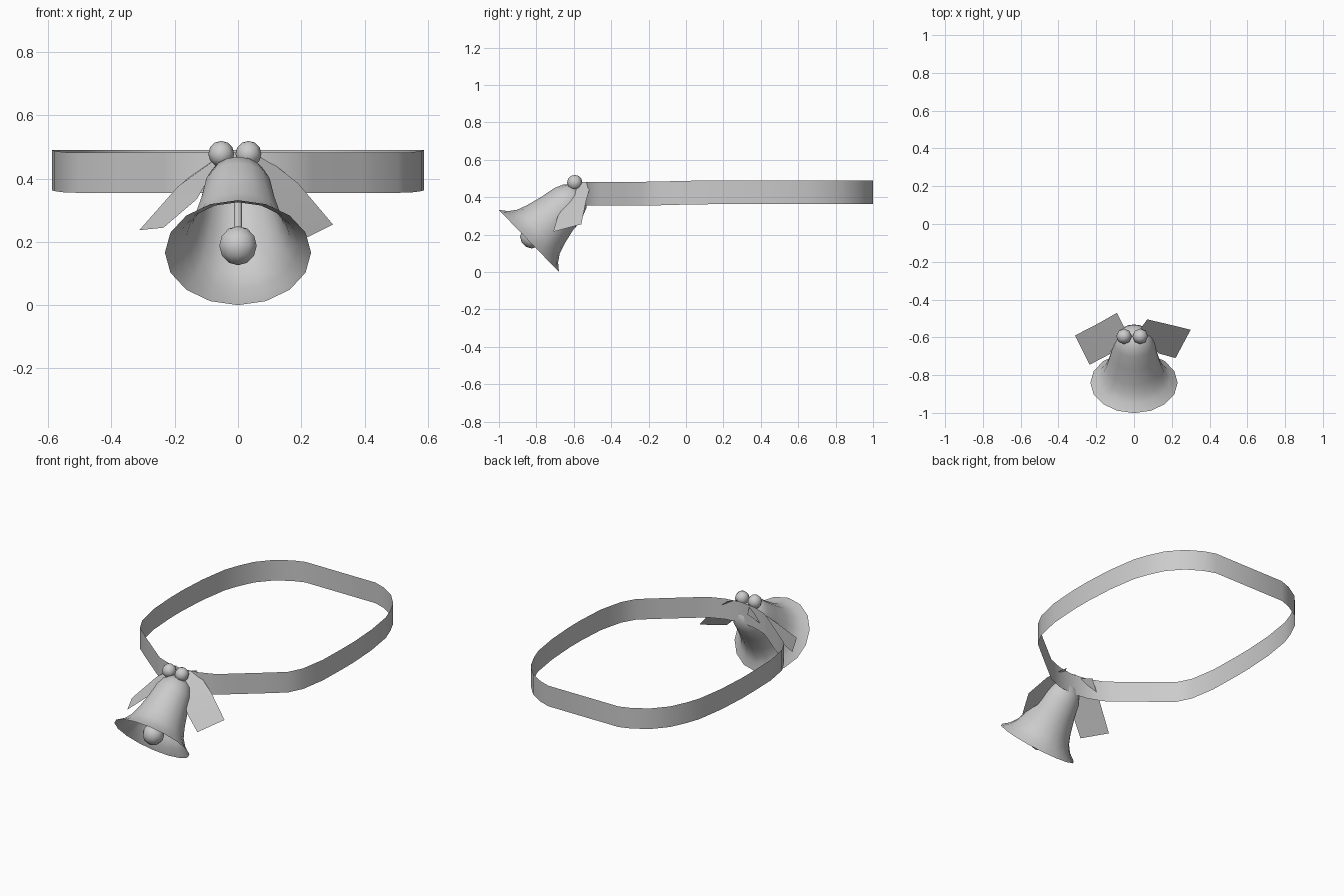
import bpy, bmesh, math
from mathutils import Matrix, Vector

if "Cube" in bpy.data.objects:
    bpy.data.objects.remove(bpy.data.objects["Cube"])

grey = bpy.data.materials.new("light grey")
grey.use_nodes = True
GREY = (0.6, 0.6, 0.6, 1)
grey.diffuse_color = GREY
grey.node_tree.nodes["Principled BSDF"].inputs["Base Color"].default_value = GREY


def finish(name, bm, smooth=60):
    me = bpy.data.meshes.new(name)
    bm.to_mesh(me)
    bm.free()
    me.materials.append(grey)
    ob = bpy.data.objects.new(name, me)
    bpy.context.collection.objects.link(ob)
    bpy.ops.object.select_all(action='DESELECT')
    ob.select_set(True)
    bpy.context.view_layer.objects.active = ob
    bpy.ops.object.shade_smooth_by_angle(angle=math.radians(smooth))
    return ob


def sheet(bm, rows, closed=False):
    """Skin a list of equally long point rows with quads."""
    grid = [[bm.verts.new(p) for p in row] for row in rows]
    count = len(grid) if closed else len(grid) - 1
    for i in range(count):
        a, b = grid[i], grid[(i + 1) % len(grid)]
        for j in range(len(a) - 1):
            bm.faces.new((a[j], b[j], b[j + 1], a[j + 1]))


# Collar band: half outline from back to front, mirrored
half = [(0.24, 1.0), (0.31, 0.975), (0.40, 0.92), (0.475, 0.835), (0.52, 0.74),
        (0.55, 0.655), (0.577, 0.48), (0.588, 0.3), (0.588, 0.18), (0.58, 0.0),
        (0.55, -0.15), (0.505, -0.235), (0.39, -0.33), (0.235, -0.455),
        (0.19, -0.49), (0.10, -0.525)]
outline = half + [(0, -0.54)] + [(-x, y) for x, y in reversed(half)]
bm = bmesh.new()
rows = []
for x, y in outline:
    drop = 0.008 * min(1, max(0, (0.1 - y) / 0.3))
    rows.append([(x, y, 0.363 - drop), (x, y, 0.49 - drop)])
sheet(bm, rows, closed=True)
finish("collar_band", bm)

# Bell: lathed open shell, tilted so the mouth faces forward and down
TILT = Matrix.Translation((0, -0.84, 0.166)) @ Matrix.Rotation(-0.80, 4, 'X')
profile = [(0.231, 0), (0.191, 0.032), (0.163, 0.072), (0.144, 0.125),
           (0.122, 0.214), (0.108, 0.295), (0.087, 0.345), (0.05, 0.378)]
SIDES = 16
bm = bmesh.new()
rows = []
for i in range(SIDES):
    a = 2 * math.pi * i / SIDES
    rows.append([(r * math.cos(a), r * math.sin(a), h) for r, h in profile])
sheet(bm, rows, closed=True)
rim = [e for e in bm.edges if e.is_boundary and e.verts[0].co.z > 0.37]
top = bm.verts.new((0, 0, 0.39))
for e in rim:
    bm.faces.new((e.verts[0], e.verts[1], top))
bmesh.ops.recalc_face_normals(bm, faces=bm.faces)
bm.transform(TILT)
finish("bell", bm)

# Clapper rod inside the bell
bm = bmesh.new()
bmesh.ops.create_cone(bm, cap_ends=True, segments=8, radius1=0.013, radius2=0.013,
                      depth=0.36, matrix=TILT @ Matrix.Translation((0, 0, 0.2)))
finish("clapper_rod", bm)

# Clapper ball and the two berries on top
for name, centre, radius, u in (("clapper_ball", (0, -0.825, 0.188), 0.062, 10),
                                ("berry_right", (-0.053, -0.595, 0.478), 0.041, 8),
                                ("berry_left", (0.033, -0.595, 0.478), 0.041, 8)):
    bm = bmesh.new()
    bmesh.ops.create_uvsphere(bm, u_segments=u, v_segments=6, radius=radius,
                              matrix=Matrix.Translation(Vector(centre)))
    finish(name, bm, 80)

# Ribbon tails: inner and outer edge points from knot to tip
ribbons = {
    "ribbon_left": [((0.03, -0.56, 0.48), (0.07, -0.505, 0.48)),
                    ((0.13, -0.685, 0.30), (0.19, -0.533, 0.385)),
                    ((0.22, -0.71, 0.215), (0.30, -0.56, 0.255))],
    "ribbon_right": [((-0.05, -0.55, 0.475), (-0.09, -0.47, 0.455)),
                     ((-0.13, -0.69, 0.335), (-0.19, -0.527, 0.375)),
                     ((-0.235, -0.745, 0.245), (-0.312, -0.59, 0.237))],
}
for name, rows in ribbons.items():
    bm = bmesh.new()
    sheet(bm, rows)
    finish(name, bm, 30)
